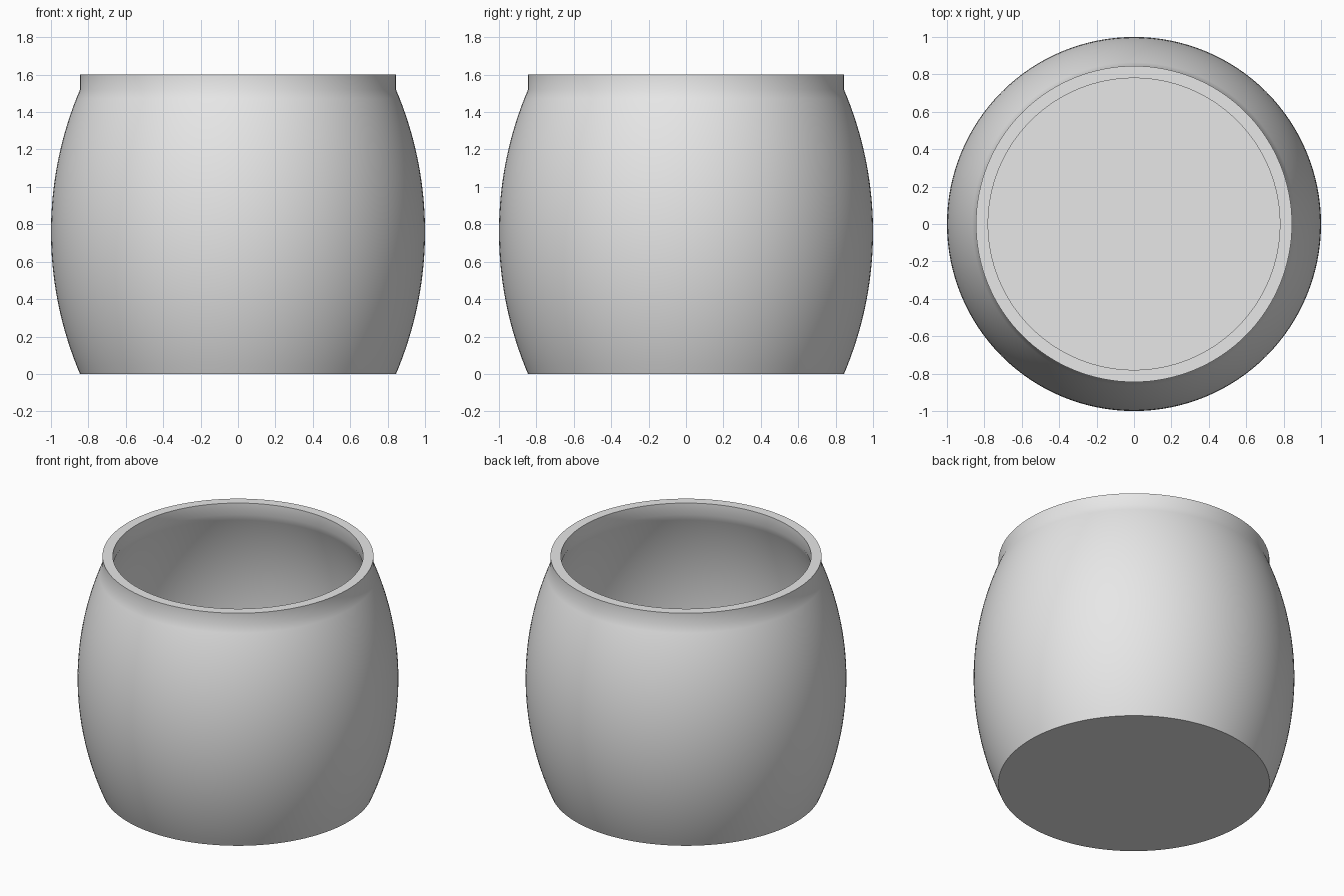
import bpy, bmesh, math

cube = bpy.data.objects.get("Cube")
if cube:
    bpy.data.objects.remove(cube, do_unlink=True)

SEGMENTS = 128
ARC_STEPS = 32
HEIGHT, NECK_Z, FLOOR_Z = 1.6, 1.52, 0.07
END_R, BELLY_R, WALL = 0.845, 1.0, 0.065

# Circular arc running through the foot, belly and neck
MID_Z = NECK_Z / 2
SAG = BELLY_R - END_R
ARC_R = (MID_Z ** 2 + SAG ** 2) / (2 * SAG)


def belly_radius(z):
    return BELLY_R - ARC_R + math.sqrt(ARC_R ** 2 - (z - MID_Z) ** 2)


def arc(z0, z1, inset):
    heights = [z0 + (z1 - z0) * i / ARC_STEPS for i in range(ARC_STEPS + 1)]
    return [(belly_radius(z) - inset, z) for z in heights]


# Closed half profile: base, outer wall, rim, inner wall, floor
profile = [(0, 0)] + arc(0, NECK_Z, 0)
profile += [(END_R, HEIGHT), (END_R - WALL, HEIGHT)]
profile += arc(NECK_Z, FLOOR_Z, WALL) + [(0, FLOOR_Z)]

# Spin the profile into the pot
bm = bmesh.new()
verts = [bm.verts.new((r, 0, z)) for r, z in profile]
edges = [bm.edges.new(pair) for pair in zip(verts, verts[1:])]
bmesh.ops.spin(bm, geom=verts + edges, cent=(0, 0, 0), axis=(0, 0, 1),
               angle=math.tau, steps=SEGMENTS, use_duplicate=False)
bmesh.ops.remove_doubles(bm, verts=bm.verts[:], dist=0.0001)
bmesh.ops.recalc_face_normals(bm, faces=bm.faces[:])
mesh = bpy.data.meshes.new("barrel_pot")
bm.to_mesh(mesh)
bm.free()

pot = bpy.data.objects.new("barrel_pot", mesh)
bpy.context.collection.objects.link(pot)

# Plain grey finish
grey = bpy.data.materials.new("light_grey")
grey.use_nodes = True
grey.diffuse_color = (0.8, 0.8, 0.8, 1)
grey.node_tree.nodes["Principled BSDF"].inputs["Base Color"].default_value = (0.8, 0.8, 0.8, 1)
mesh.materials.append(grey)

# Smooth walls with crisp rim and base edges
bpy.ops.object.select_all(action='DESELECT')
pot.select_set(True)
bpy.context.view_layer.objects.active = pot
bpy.ops.object.shade_smooth_by_angle(angle=math.radians(30))
